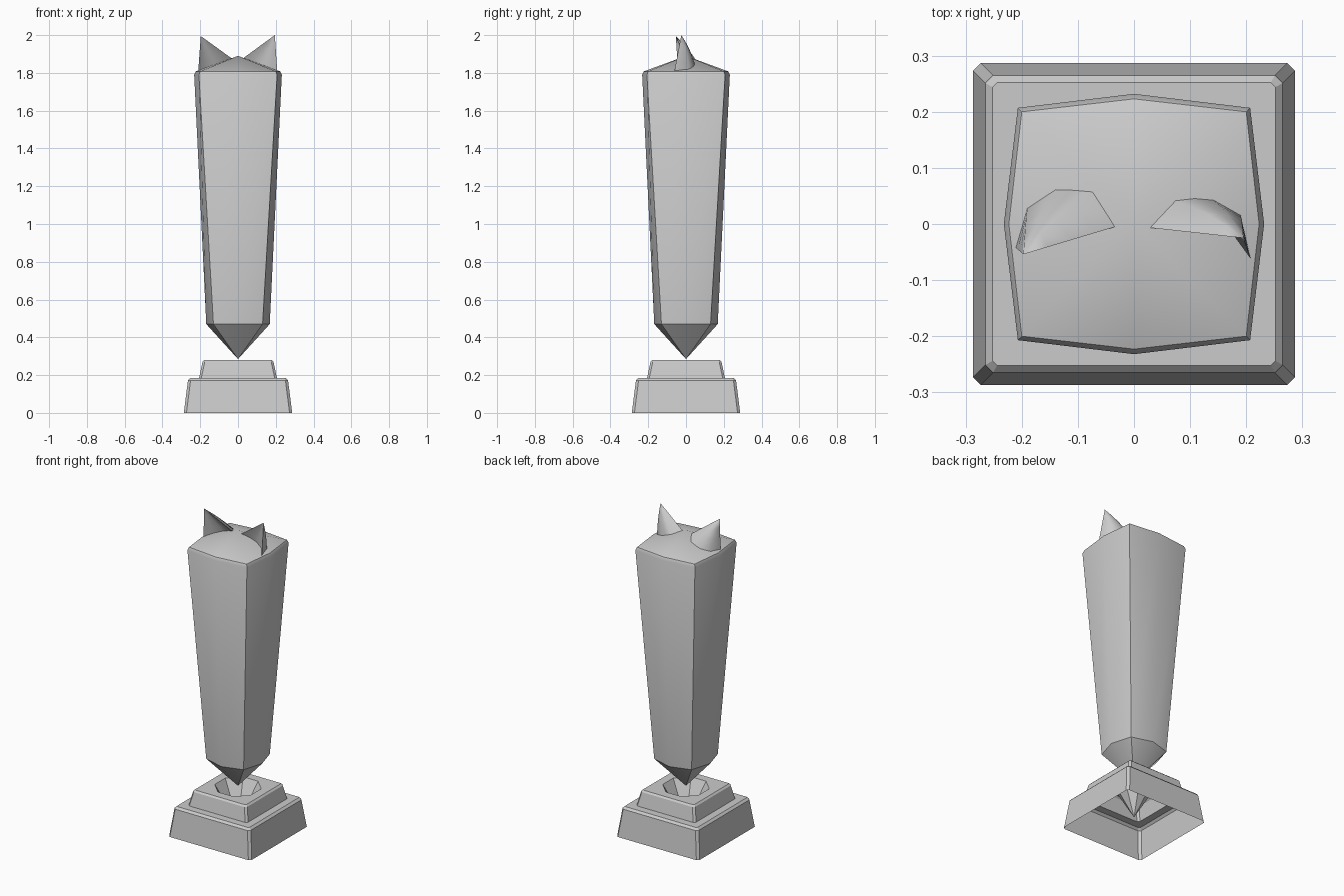
import bpy, math
from mathutils import Vector

if "Cube" in bpy.data.objects:
    bpy.data.objects.remove(bpy.data.objects["Cube"])


def loft(name, rings, angle=40, extra_faces=()):
    """Skin closed rings of equal size; a one-point ring makes a tip."""
    verts, faces, starts = [], [], []
    for r in rings:
        starts.append(len(verts))
        verts += [tuple(p) for p in r]
    for k in range(len(rings) - 1):
        a, b = starts[k], starts[k + 1]
        n = max(len(rings[k]), len(rings[k + 1]))
        for i in range(n):
            j = (i + 1) % n
            if len(rings[k]) == 1:
                faces.append((a, b + j, b + i))
            elif len(rings[k + 1]) == 1:
                faces.append((a + i, a + j, b))
            else:
                faces.append((a + i, a + j, b + j, b + i))
    me = bpy.data.meshes.new(name)
    me.from_pydata(verts, [], faces)
    me.update()
    ob = bpy.data.objects.new(name, me)
    bpy.context.collection.objects.link(ob)
    bpy.ops.object.select_all(action='DESELECT')
    bpy.context.view_layer.objects.active = ob
    ob.select_set(True)
    bpy.ops.object.mode_set(mode='EDIT')
    bpy.ops.mesh.select_all(action='SELECT')
    bpy.ops.mesh.normals_make_consistent(inside=False)
    bpy.ops.object.mode_set(mode='OBJECT')
    bpy.ops.object.shade_smooth_by_angle(angle=math.radians(angle))
    return ob


def chamfered_square(h, c, z):
    pts = []
    for sx, sy in ((1, 1), (-1, 1), (-1, -1), (1, -1)):
        a, b = (sx * h, sy * (h - c), z), (sx * (h - c), sy * h, z)
        pts += [a, b] if sx * sy > 0 else [b, a]
    return pts


def bulged_square(corner, mid, z, z_mid=None):
    pts = []
    for k in range(8):
        r = mid if k % 2 == 0 else corner * math.sqrt(2)
        t = k * math.pi / 4
        zz = z if k % 2 or z_mid is None else z_mid
        pts.append((r * math.cos(t), r * math.sin(t), zz))
    return pts


# two-step hollow plinth with a funnel pit in its top
loft("plinth", [
    chamfered_square(0.287, 0.014, 0.0),
    chamfered_square(0.265, 0.014, 0.172),
    chamfered_square(0.252, 0.008, 0.185),
    chamfered_square(0.206, 0.012, 0.185),
    chamfered_square(0.188, 0.012, 0.27),
    chamfered_square(0.178, 0.008, 0.28),
    chamfered_square(0.125, 0.073, 0.28),
    [(0, 0, 0.05)],
], 25)

# tapering body: pointed foot, bulged sides, low pyramid roof
loft("body", [
    [(0, 0, 0.285)],
    bulged_square(0.13, 0.168, 0.47),
    bulged_square(0.207, 0.232, 1.79),
    bulged_square(0.2, 0.223, 1.808),
    [(0, 0, 1.89)],
], 36)


def roof_z(x):
    return 1.888 - 0.37 * abs(x) - 0.006


def ear(name, side, tip, back, front):
    """Curved shell narrowing from a crescent base to the tip."""
    base = [Vector((side * x, y, roof_z(x))) for x, y in back + front]
    tip = Vector((side * tip[0], tip[1], tip[2]))
    nb = len(back)
    rings = [base]
    for t in (0.25, 0.5, 0.75):
        ring = []
        for i, p in enumerate(base):
            q = p.lerp(tip, t)
            if 0 < i < nb - 1:
                q.y += 0.03 * t * (1 - t)
            ring.append(q)
        rings.append(ring)
    rings.append([tip])
    return loft(name, rings, 50)


# ears: the left one leans a little further forward than the right
ear("right_ear", 1, (0.195, -0.025, 2.0),
    [(0.022, -0.006), (0.07, 0.043), (0.105, 0.047), (0.14, 0.044), (0.19, 0.016), (0.208, -0.062)],
    [(0.17, -0.01), (0.12, 0.012), (0.07, 0.01)])
ear("left_ear", -1, (0.197, -0.054, 1.995),
    [(0.027, -0.003), (0.07, 0.06), (0.105, 0.063), (0.138, 0.064), (0.19, 0.03), (0.211, -0.042)],
    [(0.175, 0.0), (0.12, 0.025), (0.07, 0.02)])
